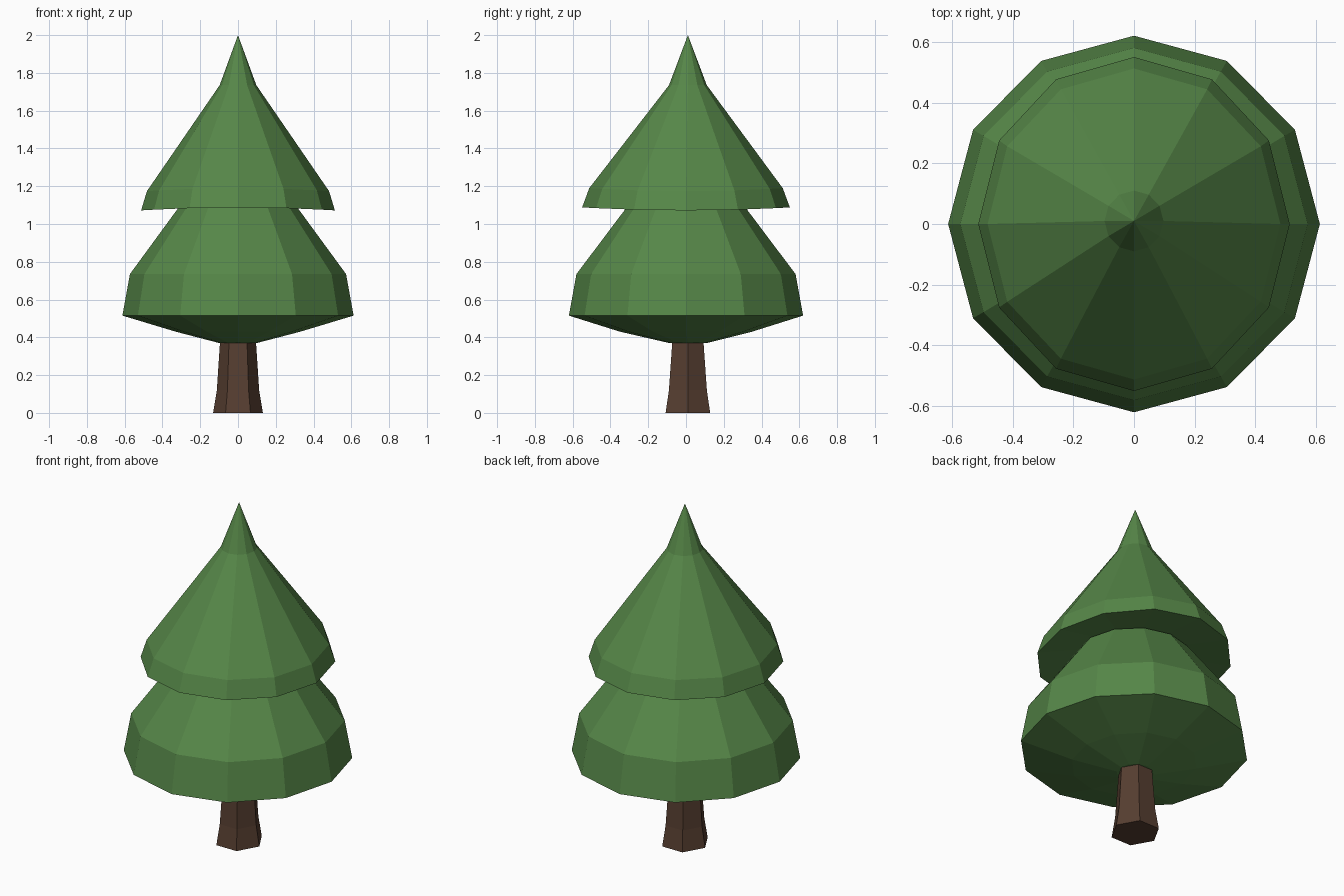
import bpy, bmesh, math

if "Cube" in bpy.data.objects:
    bpy.data.objects.remove(bpy.data.objects["Cube"])


def material(name, color):
    m = bpy.data.materials.new(name)
    m.diffuse_color = (*color, 1)
    m.use_nodes = True
    m.node_tree.nodes["Principled BSDF"].inputs["Base Color"].default_value = m.diffuse_color
    return m


def lathe(name, sides, rings, mat, start=0.0, cap_ends=True):
    """Rings are (rx, ry, z, centre_y, lift); lift raises the y ends over the x ends."""
    bm = bmesh.new()
    loops = []
    for rx, ry, z, cy, lift in rings:
        if rx == 0:
            loops.append([bm.verts.new((0, cy, z))] * sides)
            continue
        loop = []
        for i in range(sides):
            a = start + math.tau * i / sides
            loop.append(bm.verts.new((rx * math.cos(a), cy + ry * math.sin(a),
                                      z - lift * math.cos(2 * a))))
        loops.append(loop)
    for low, high in zip(loops, loops[1:]):
        for i in range(sides):
            j = (i + 1) % sides
            corners = list(dict.fromkeys((low[i], low[j], high[j], high[i])))
            bm.faces.new(corners)
    if cap_ends:
        for loop in (loops[0], loops[-1]):
            if len(set(loop)) > 2:
                bm.faces.new(loop)
    bmesh.ops.recalc_face_normals(bm, faces=bm.faces)
    me = bpy.data.meshes.new(name)
    bm.to_mesh(me)
    bm.free()
    me.materials.append(mat)
    ob = bpy.data.objects.new(name, me)
    bpy.context.collection.objects.link(ob)
    return ob


green = material("pine green", (0.093, 0.242, 0.065))
brown = material("bark brown", (0.093, 0.048, 0.030))

# Six-sided trunk, flared at the foot
lathe("trunk", 6, [
    (0.132, 0.136, 0.00, 0.01, 0),
    (0.112, 0.116, 0.12, 0.01, 0),
    (0.095, 0.095, 0.38, 0.01, 0),
], brown)

# Wide lower foliage with a shallow bowl underneath
lathe("lower_foliage", 12, [
    (0.10, 0.10, 0.37, 0.01, 0),
    (0.33, 0.35, 0.43, 0.00, 0),
    (0.612, 0.62, 0.515, 0.00, 0),
    (0.572, 0.58, 0.735, 0.00, 0),
    (0.305, 0.305, 1.10, 0.00, 0),
], green)

# Upper foliage with an overhanging rim and a steeper tip
lathe("upper_foliage", 12, [
    (0.29, 0.29, 1.11, 0.00, 0),
    (0.513, 0.55, 1.08, 0.00, 0.008),
    (0.482, 0.512, 1.182, 0.00, 0.008),
    (0.097, 0.10, 1.735, 0.01, 0),
    (0, 0, 2.00, 0.01, 0),
], green)
